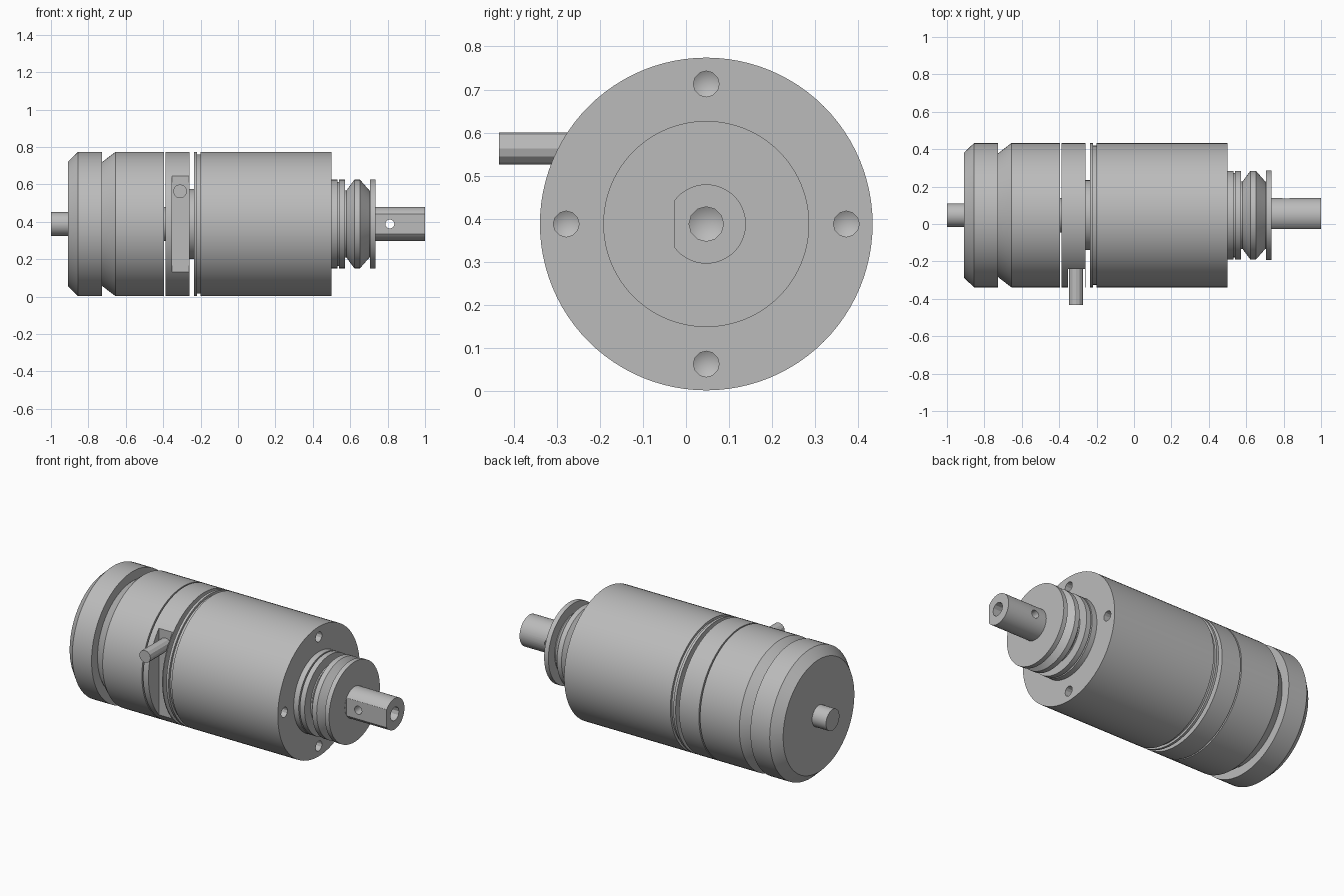
import bpy, bmesh, math
from mathutils import Matrix, Vector

if "Cube" in bpy.data.objects:
    bpy.data.objects.remove(bpy.data.objects["Cube"])

AY, AZ = 0.047, 0.388          # main axis position
AXIS = Matrix.Translation((0, AY, AZ))

grey = bpy.data.materials.new("machined grey")
grey.use_nodes = True
grey.diffuse_color = (0.5, 0.5, 0.5, 1)
grey.node_tree.nodes["Principled BSDF"].inputs["Base Color"].default_value = (0.5, 0.5, 0.5, 1)


def lathe(name, profile, sides=96, place=AXIS):
    """Closed solid turned around the local x axis from (x, radius) points."""
    bm = bmesh.new()
    rings = []
    for x, r in profile:
        if r == 0:
            rings.append([bm.verts.new((x, 0, 0))])
            continue
        steps = [2 * math.pi * i / sides for i in range(sides)]
        rings.append([bm.verts.new((x, r * math.cos(a), r * math.sin(a))) for a in steps])
    for a, b in zip(rings, rings[1:]):
        for i in range(sides):
            j = (i + 1) % sides
            if len(a) == 1:
                bm.faces.new((a[0], b[j], b[i]))
            else:
                bm.faces.new((a[i], a[j], b[j], b[i]))
    for ring in (rings[0], rings[-1]):
        if len(ring) > 1:
            bm.faces.new(ring)
    bmesh.ops.recalc_face_normals(bm, faces=bm.faces)
    mesh = bpy.data.meshes.new(name)
    bm.to_mesh(mesh)
    bm.free()
    mesh.transform(place)
    mesh.materials.append(grey)
    obj = bpy.data.objects.new(name, mesh)
    bpy.context.collection.objects.link(obj)
    return obj


def box(name, lo, hi):
    """Axis-aligned block between two corners."""
    lo, hi = Vector(lo), Vector(hi)
    bm = bmesh.new()
    bmesh.ops.create_cube(bm, size=1)
    bmesh.ops.transform(bm, verts=bm.verts,
                        matrix=Matrix.Translation((lo + hi) / 2) @ Matrix.Diagonal((*(hi - lo), 1)))
    mesh = bpy.data.meshes.new(name)
    bm.to_mesh(mesh)
    bm.free()
    mesh.materials.append(grey)
    obj = bpy.data.objects.new(name, mesh)
    bpy.context.collection.objects.link(obj)
    return obj


def drill(end, y, z, r, depth):
    """Cutter for a blind hole with a conical bottom, entering from +x."""
    return lathe("drill_cutter", [(end - depth - r * 0.6, 0), (end - depth, r), (end + 0.05, r)],
                 12, Matrix.Translation((0, AY + y, AZ + z)))


def cut(obj, cutters):
    for c in cutters:
        mod = obj.modifiers.new("cut", "BOOLEAN")
        mod.operation = "DIFFERENCE"
        mod.solver = "EXACT"
        mod.object = c
    bpy.context.view_layer.update()
    evaluated = obj.evaluated_get(bpy.context.evaluated_depsgraph_get())
    mesh = bpy.data.meshes.new_from_object(evaluated)
    obj.modifiers.clear()
    obj.data = mesh
    for c in cutters:
        bpy.data.objects.remove(c)


R = 0.386
parts = []

# Rear end: stub shaft, chamfered cap and stepped body
parts.append(lathe("rear_shaft", [(-1, 0.063), (-0.88, 0.063)], 48))
parts.append(lathe("rear_body", [(-0.908, 0.335), (-0.855, R), (-0.728, R), (-0.728, 0.33),
                                 (-0.655, R), (-0.396, R)]))
parts.append(lathe("rear_core", [(-0.42, 0.092), (-0.35, 0.092)], 48))

# Adjusting ring with a flat pocket and its pin
ring = lathe("adjusting_ring", [(-0.388, R), (-0.258, R)])
cut(ring, [box("pocket_cutter", (-0.353, -0.5, 0), (-0.263, -0.24, 0.8))])
parts.append(ring)
toward_front = Matrix.Translation((-0.31, 0, 0.563)) @ Matrix.Rotation(-math.pi / 2, 4, "Z")
parts.append(lathe("ring_pin", [(0.2, 0.037), (0.434, 0.037)], 12, toward_front))

# Main housing with a spacer lip and four mounting holes
parts.append(lathe("housing_core", [(-0.3, 0.187), (-0.2, 0.187)], 64))
housing = lathe("housing", [(-0.235, R), (-0.22, R), (-0.22, 0.372), (-0.2, 0.372),
                            (-0.2, R), (0.5, R)])
holes = [(0.325 * math.cos(k * math.pi / 2), 0.325 * math.sin(k * math.pi / 2)) for k in range(4)]
cut(housing, [drill(0.5, y, z, 0.03, 0.08) for y, z in holes])
parts.append(housing)

# Front nose: collar, double cone and flange
parts.append(lathe("nose", [(0.49, 0.237), (0.533, 0.237), (0.533, 0.225), (0.541, 0.225),
                            (0.541, 0.237), (0.572, 0.237), (0.572, 0.18), (0.58, 0.18),
                            (0.622, 0.237), (0.652, 0.237), (0.702, 0.18), (0.707, 0.18),
                            (0.707, 0.239), (0.735, 0.239)]))

# Output shaft with flat, cross hole and centre hole
shaft = lathe("output_shaft", [(0.72, 0.092), (1, 0.092)], 48)
across = Matrix.Translation((0.812, AY, AZ)) @ Matrix.Rotation(math.pi / 2, 4, "Z")
cut(shaft, [box("flat_cutter", (0.736, -0.3, 0.2), (1.1, -0.028, 0.6)),
            lathe("cross_hole_cutter", [(-0.2, 0.024), (0.2, 0.024)], 16, across),
            drill(1, 0, 0, 0.04, 0.1)])
parts.append(shaft)

# Smooth turned surfaces with crisp edges
bpy.ops.object.select_all(action="DESELECT")
for p in parts:
    p.select_set(True)
bpy.context.view_layer.objects.active = parts[0]
bpy.ops.object.shade_smooth_by_angle(angle=math.radians(25))
